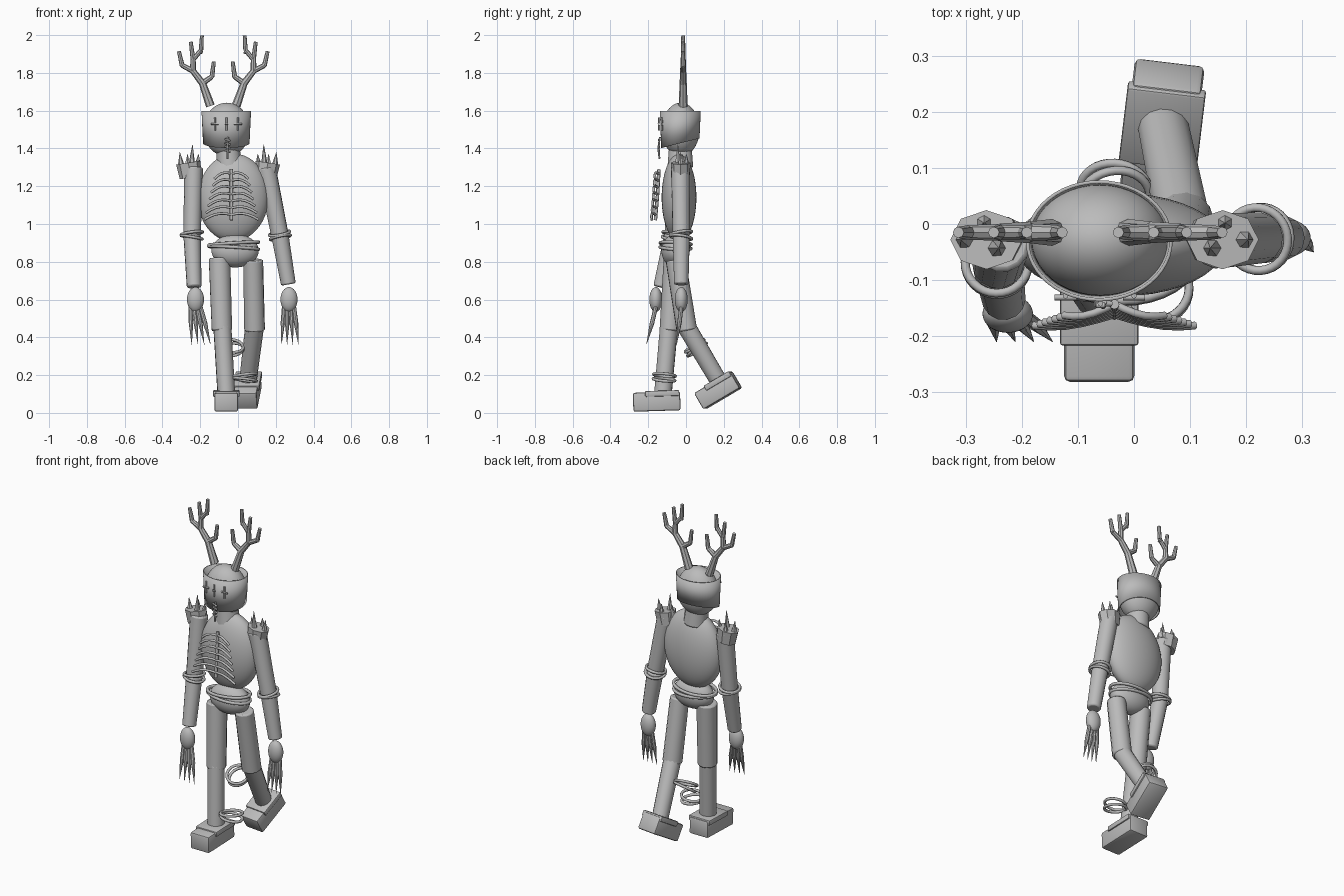
import bpy, bmesh, math
from mathutils import Vector, Matrix

if "Cube" in bpy.data.objects:
    bpy.data.objects.remove(bpy.data.objects["Cube"])

grey = bpy.data.materials.new("plain_grey")
grey.diffuse_color = (0.5, 0.5, 0.5, 1)
grey.use_nodes = True
grey.node_tree.nodes["Principled BSDF"].inputs["Base Color"].default_value = grey.diffuse_color


def finish(name, bm, angle=35):
    bmesh.ops.recalc_face_normals(bm, faces=bm.faces)
    me = bpy.data.meshes.new(name)
    bm.to_mesh(me)
    bm.free()
    ob = bpy.data.objects.new(name, me)
    bpy.context.collection.objects.link(ob)
    me.materials.append(grey)
    bpy.ops.object.select_all(action='DESELECT')
    ob.select_set(True)
    bpy.context.view_layer.objects.active = ob
    if angle:
        bpy.ops.object.shade_smooth_by_angle(angle=math.radians(angle))
    return ob


def add_limb(bm, a, b, r1, r2, sides=12):
    a, b = Vector(a), Vector(b)
    rot = (b - a).to_track_quat('Z', 'Y').to_matrix().to_4x4()
    bmesh.ops.create_cone(bm, cap_ends=True, segments=sides, radius1=r1, radius2=r2,
                          depth=(b - a).length,
                          matrix=Matrix.Translation((a + b) / 2) @ rot)


def limb(name, a, b, r1, r2, sides=14, bevel=0.008):
    bm = bmesh.new()
    add_limb(bm, a, b, r1, r2, sides)
    ob = finish(name, bm)
    if bevel:
        m = ob.modifiers.new("bevel", 'BEVEL')
        m.width, m.segments = bevel, 2
        m.limit_method, m.angle_limit = 'ANGLE', math.radians(50)


def ball(name, c, r, tilt=0):
    bm = bmesh.new()
    mat = Matrix.Translation(c) @ Matrix.Rotation(tilt, 4, 'Y') @ Matrix.Diagonal((*r, 1))
    bmesh.ops.create_uvsphere(bm, u_segments=40, v_segments=24, radius=1, matrix=mat)
    return finish(name, bm, 60)


def tubes(name, paths, r, cyclic=False, spline='NURBS'):
    cu = bpy.data.curves.new(name, 'CURVE')
    cu.dimensions, cu.bevel_depth, cu.bevel_resolution = '3D', r, 2
    cu.use_fill_caps = True
    for pts in paths:
        s = cu.splines.new('POLY')
        s.points.add(len(pts) - 1)
        for p, q in zip(s.points, pts):
            p.co = (*q, 1)
        s.use_cyclic_u = cyclic
    cu.materials.append(grey)
    bpy.context.collection.objects.link(bpy.data.objects.new(name, cu))


def rings(name, c, rx, ry, normal, gap=0.02, r=0.008, wobble=0.12):
    """Two loops of cord lying slightly askew of each other."""
    base = Vector(normal).to_track_quat('Z', 'Y').to_matrix()
    paths = []
    for s in (-1, 1):
        rot = base @ Matrix.Rotation(s * wobble, 3, 'Y')
        paths.append([Vector(c) + rot @ Vector((rx * math.cos(t), ry * math.sin(t), s * gap / 2))
                      for t in [2 * math.pi * i / 32 for i in range(32)]])
    tubes(name, paths, r, True)


def box(name, c, size, rot, offset=(0, 0, 0), bevel=0.01):
    bm = bmesh.new()
    mat = Matrix.Translation(c) @ rot @ Matrix.Translation(offset) @ Matrix.Diagonal((*size, 1))
    bmesh.ops.create_cube(bm, size=1, matrix=mat)
    bmesh.ops.bevel(bm, geom=bm.edges[:], offset=bevel, segments=2, profile=0.5, affect='EDGES')
    finish(name, bm)


# body masses
ball("head", (-0.06, -0.028, 1.50), (0.123, 0.1, 0.142))
ball("torso", (-0.025, -0.037, 1.14), (0.187, 0.092, 0.232), 0.05)
ball("pelvis", (-0.015, -0.055, 0.858), (0.125, 0.075, 0.088))
limb("neck", (-0.045, -0.03, 1.30), (-0.055, -0.03, 1.42), 0.07, 0.06)
rings("waist_cords", (-0.022, -0.055, 0.885), 0.132, 0.082, (0, 0.05, 1), 0.022, 0.009, 0.06)

# head band, deeper at the front
bm = bmesh.new()
N = 48
loops = []
for level, sc in ((0, 0.94), (1, 1.0)):
    row = []
    for i in range(N):
        t = 2 * math.pi * i / N
        z = 1.597 if level else 1.428 + 0.025 * math.sin(t)
        row.append(bm.verts.new((-0.062 + 0.131 * sc * math.cos(t),
                                 -0.03 + 0.108 * sc * math.sin(t), z)))
    loops.append(row)
for i in range(N):
    j = (i + 1) % N
    bm.faces.new((loops[0][i], loops[0][j], loops[1][j], loops[1][i]))
band = finish("head_band", bm)
band.modifiers.new("thickness", 'SOLIDIFY').thickness = 0.006

# stitched eyes, nose and mouth
st = []
for x in (-0.122, -0.06, 0.0):
    y = -0.128 if x != -0.06 else -0.142
    st.append([(x, y, 1.565), (x, y, 1.535)])
    st.append([(x, y, 1.525), (x, y, 1.495)])
    w = 0.02 if x != -0.06 else 0.008
    st.append([(x - w, y - 0.003, 1.53), (x + w, y - 0.003, 1.53)])
st.append([(-0.053, -0.138, 1.46), (-0.055, -0.147, 1.40), (-0.055, -0.14, 1.345)])
for k in range(4):
    z = 1.445 - k * 0.02
    st.append([(-0.07, -0.142, z + 0.005), (-0.04, -0.142, z - 0.005)])
tubes("face_stitches", st, 0.005)

# rib cage standing off the chest
xs = -0.035
tubes("breastbone", [[(xs, -0.143, 1.29), (xs, -0.15, 1.16), (xs, -0.162, 1.02)]], 0.009)
ribs = []
for i in range(7):
    z, h = 1.265 - i * 0.036, 0.09 + 0.009 * i
    y = -0.143 - 0.003 * i
    for s in (-1, 1):
        ribs.append([(xs + s * h * u, y - 0.022 * math.sin(u * 2.0),
                      z + 0.012 * math.sin(u * 3) - 0.028 * u * u)
                     for u in (0, 0.2, 0.4, 0.6, 0.8, 1)])
tubes("ribs", ribs, 0.007)

# antlers: one branching path set, mirrored about the head
A, B, C = (0.11, 1.745), (0.16, 1.81), (0.16, 1.87)
branches = [((0.068, 1.625), A, .024, .019), (A, (0.06, 1.78), .016, .013),
            ((0.06, 1.78), (0.05, 1.86), .013, .010), (A, B, .019, .016),
            (B, (0.218, 1.84), .015, .013), ((0.218, 1.84), (0.235, 1.915), .013, .010),
            (B, C, .016, .014), (C, (0.172, 1.965), .013, .010),
            (C, (0.118, 1.92), .013, .012), ((0.118, 1.92), (0.113, 1.998), .012, .010)]
for side, s in (("left", -1), ("right", 1)):
    bm = bmesh.new()
    for p, q, r1, r2 in branches:
        add_limb(bm, (-0.078 + s * p[0], -0.015, p[1]), (-0.078 + s * q[0], -0.015, q[1]), r1, r2, 8)
        bmesh.ops.create_icosphere(bm, subdivisions=1, radius=r2,
                                   matrix=Matrix.Translation((-0.078 + s * q[0], -0.015, q[1] - (0.01 if q[1] > 1.85 else 0))))
    finish(side + "_antler", bm)

# arms: shoulder, elbow, wrist, palm, finger tips (x first, x last, y)
arms = {"left": ((-0.235, -0.035, 1.30), (-0.243, -0.07, 0.94), (-0.232, -0.135, 0.665),
                 (-0.225, -0.16, 0.60), (-0.245, -0.145, -0.21)),
        "right": ((0.15, -0.03, 1.30), (0.222, -0.025, 0.94), (0.267, -0.025, 0.68),
                  (0.27, -0.025, 0.60), (0.23, 0.32, -0.05))}
for side, (sh, el, wr, palm, tips) in arms.items():
    limb(side + "_upper_arm", sh, el, 0.05, 0.046)
    limb(side + "_forearm", el, wr, 0.046, 0.039)
    rings(side + "_elbow_cords", el, 0.057, 0.055, Vector(sh) - Vector(el), 0.022, 0.008, 0.15)
    ball(side + "_palm", palm, (0.045, 0.034, 0.066))
    bm = bmesh.new()
    for k in range(4):
        bx = palm[0] + (k - 1.5) * 0.018
        tx = tips[0] + (tips[1] - tips[0]) * k / 3
        mid = (bx * 0.55 + tx * 0.45, palm[1] * 0.6 + tips[2] * 0.4, 0.475)
        add_limb(bm, (bx, palm[1], 0.56), mid, 0.011, 0.012, 8)
        add_limb(bm, mid, (tx, tips[2], 0.36), 0.012, 0.0005, 8)
    finish(side + "_claws", bm)

# spiked shoulder guards
for side, s, cx in (("left", -1, -0.257), ("right", 1, 0.152)):
    bm = bmesh.new()
    mat = (Matrix.Translation((cx, -0.028, 1.285)) @ Matrix.Rotation(s * 0.15, 4, 'Y')
           @ Matrix.Diagonal((1.05, 0.85, 1, 1)))
    bmesh.ops.create_cone(bm, cap_ends=True, segments=8, radius1=0.055, radius2=0.062,
                          depth=0.08, matrix=mat)
    for dx, dy, top, lean in ((-0.043, 0, 1.38, -0.008), (0.012, -0.015, 1.42, 0.004),
                              (0.042, 0.01, 1.37, 0.006), (-0.01, 0.03, 1.37, 0)):
        px = cx + s * -dx
        add_limb(bm, (px, -0.028 + dy, 1.30), (px - s * lean, -0.028 + dy, top), 0.02, 0.001, 6)
    finish(side + "_shoulder_guard", bm, 20)

# legs in mid stride
limb("left_thigh", (-0.098, -0.06, 0.82), (-0.085, -0.085, 0.435), 0.058, 0.055)
limb("left_shin", (-0.083, -0.09, 0.46), (-0.062, -0.122, 0.10), 0.048, 0.047)
limb("right_thigh", (0.08, -0.055, 0.81), (0.088, 0.005, 0.435), 0.053, 0.055)
limb("right_shin", (0.088, 0.0, 0.46), (0.052, 0.175, 0.165), 0.05, 0.046)

# boots with a wider upper plate
for side, c, rot in (("left", (-0.062, -0.155, 0.06), Matrix.Rotation(0.03, 4, 'X')),
                     ("right", (0.05, 0.17, 0.118),
                      Matrix.Rotation(-0.12, 4, 'Z') @ Matrix.Rotation(0.53, 4, 'X'))):
    n = 0.25 if side == "left" else 0.225
    box(side + "_boot", c, (0.125, n, 0.1), rot)
    box(side + "_boot_plate", c, (0.14, n - 0.07, 0.03), rot, (0, 0.03, 0.042), 0.005)

# loose cords beside the shins
rings("front_ankle_cords", (0.038, -0.115, 0.188), 0.062, 0.058, (0, 0.09, 1), 0.024, 0.008, 0.12)
rings("rear_shin_cords", (-0.035, 0.052, 0.345), 0.062, 0.06, (0, -0.55, 0.82), 0.024, 0.008, 0.12)
